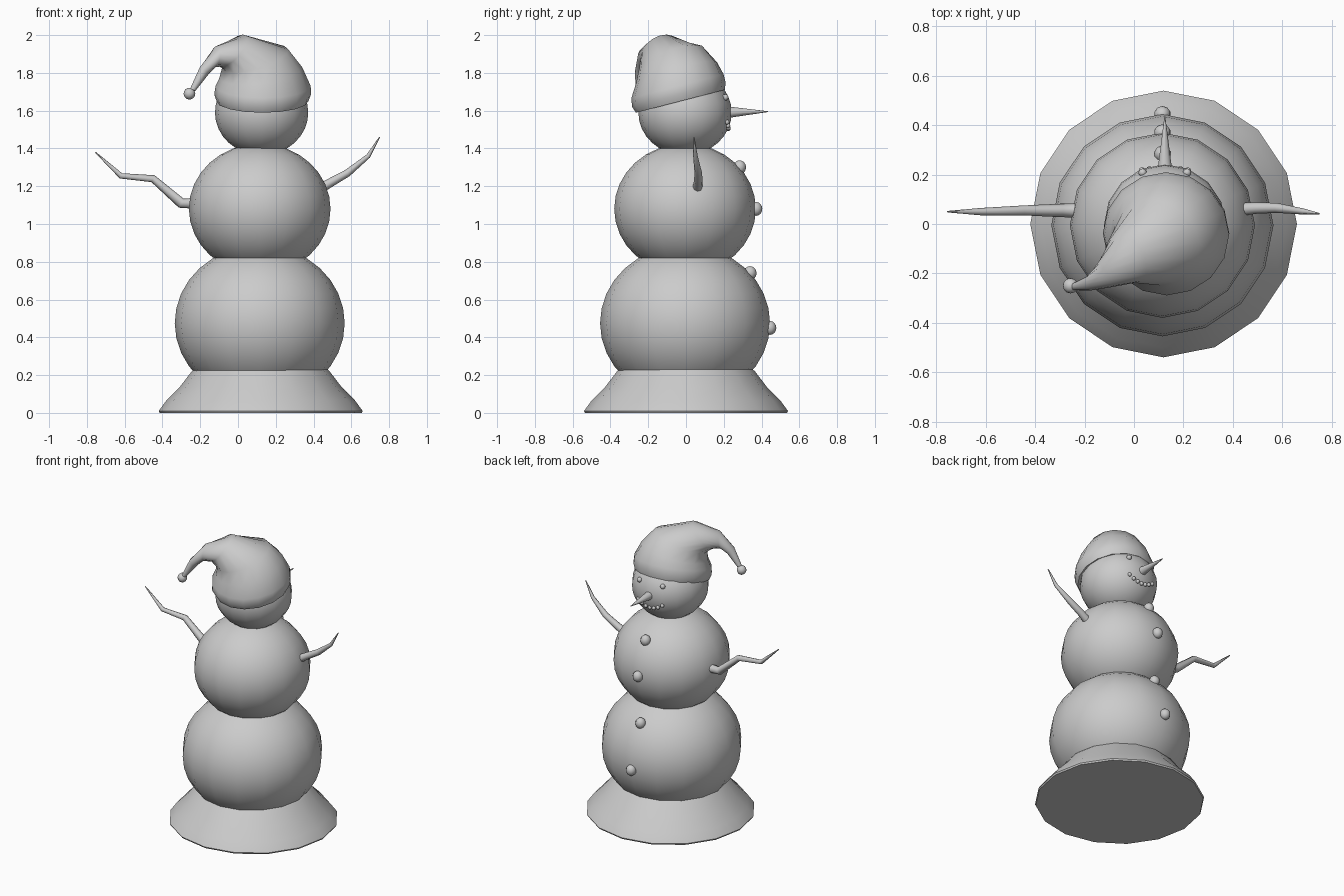
import bpy, bmesh, math
from mathutils import Vector, Matrix

if "Cube" in bpy.data.objects:
    bpy.data.objects.remove(bpy.data.objects["Cube"], do_unlink=True)

grey = bpy.data.materials.new("snow_grey")
grey.use_nodes = True
grey.diffuse_color = (0.6, 0.6, 0.6, 1)
grey.node_tree.nodes["Principled BSDF"].inputs["Base Color"].default_value = (0.6, 0.6, 0.6, 1)

CX = 0.115  # x of the body axis


def finish(name, bm, angle=60):
    bmesh.ops.recalc_face_normals(bm, faces=bm.faces[:])
    mesh = bpy.data.meshes.new(name)
    bm.to_mesh(mesh)
    bm.free()
    obj = bpy.data.objects.new(name, mesh)
    bpy.context.collection.objects.link(obj)
    mesh.materials.append(grey)
    bpy.ops.object.select_all(action="DESELECT")
    obj.select_set(True)
    bpy.context.view_layer.objects.active = obj
    bpy.ops.object.shade_smooth_by_angle(angle=math.radians(angle))
    return obj


def ball(name, centre, radius, height=None, segs=16, rings=12):
    bm = bmesh.new()
    bmesh.ops.create_uvsphere(bm, u_segments=segs, v_segments=rings, radius=1)
    bm.transform(Matrix.Translation(centre) @ Matrix.Diagonal((radius, radius, height or radius, 1)))
    return finish(name, bm)


def loft(name, rings, sides=16, angle=60):
    """Skin circles given as (centre, radius, normal)."""
    bm = bmesh.new()
    loops = []
    for centre, radius, normal in rings:
        n = Vector(normal).normalized()
        y = Vector((0, 1, 0))
        u = (y - n * y.dot(n)).normalized()
        v = n.cross(u)
        loops.append([bm.verts.new(Vector(centre) + radius * (u * math.cos(a) + v * math.sin(a)))
                      for a in (math.tau * i / sides for i in range(sides))])
    for a, b in zip(loops, loops[1:]):
        for i in range(sides):
            j = (i + 1) % sides
            bm.faces.new((a[i], a[j], b[j], b[i]))
    bm.faces.new(loops[0])
    bm.faces.new(loops[-1])
    return finish(name, bm, angle)


def branch(name, points, radii):
    pts = [Vector(p) for p in points]
    rings = []
    for i, p in enumerate(pts):
        tangent = pts[min(i + 1, len(pts) - 1)] - pts[max(i - 1, 0)]
        rings.append((p, radii[i], tangent))
    return loft(name, rings, 8)


# Snow mound and stacked snowballs
up = (0, 0, 1)
loft("snow_mound", [((0.12, 0, z), r, up) for r, z in
                    ((0.535, 0), (0.54, 0.01), (0.50, 0.065), (0.43, 0.135), (0.365, 0.22), (0.32, 0.26))])
BALLS = {"lower_body": (0.475, 0.45, 0.412), "upper_body": (1.08, 0.375, 0.345), "head": (1.59, 0.247, 0.226)}
for name, (z, r, h) in BALLS.items():
    ball(name, (CX if name != "head" else 0.125, -0.005, z), r, h, 16, 16)


def front_y(part, dx, z):
    """Depth of a snowball's front surface."""
    cz, r, h = BALLS[part]
    return math.sqrt(max(0, r * r * (1 - ((z - cz) / h) ** 2) - dx * dx)) - 0.005


# Buttons down the front
for i, (part, z) in enumerate((("upper_body", 1.30), ("upper_body", 1.08),
                               ("lower_body", 0.74), ("lower_body", 0.45))):
    ball(f"button_{i + 1}", (CX, front_y(part, 0, z), z), 0.034, 0.037, 10, 8)

# Face
for side, s in (("left", 1), ("right", -1)):
    ball(f"{side}_eye", (0.125 + s * 0.09, front_y("head", 0.09, 1.67), 1.67), 0.017, None, 10, 8)
for i in range(-3, 4):
    dx = i * 0.031
    z = 1.505 + 4 * dx * dx
    ball(f"mouth_bead_{i + 4}", (0.125 + dx, front_y("head", dx, z), z), 0.013, None, 8, 6)
loft("nose", [((0.125, 0.18, 1.592), 0.033, (0, 1, 0.001)),
              ((0.125, 0.24, 1.592), 0.028, (0, 1, 0.001)),
              ((0.125, 0.435, 1.595), 0.002, (0, 1, 0.001))], 10)

# Twig arms
branch("right_arm", [(-0.22, 0.055, 1.11), (-0.30, 0.055, 1.11), (-0.45, 0.055, 1.24),
                     (-0.62, 0.05, 1.255), (-0.755, 0.05, 1.38)], (0.03, 0.027, 0.02, 0.015, 0.003))
branch("left_arm", [(0.44, 0.06, 1.19), (0.50, 0.065, 1.225), (0.58, 0.065, 1.27),
                    (0.69, 0.05, 1.36), (0.75, 0.042, 1.46)], (0.026, 0.023, 0.02, 0.012, 0.003))

# Floppy hat with drooping tail and pompom
tilt = (0, -0.25, 0.97)
loft("hat", [((0.13, -0.03, 1.66), 0.215, tilt),
             ((0.13, -0.03, 1.65), 0.243, tilt),
             ((0.13, -0.038, 1.685), 0.256, tilt),
             ((0.133, -0.045, 1.73), 0.252, tilt),
             ((0.12, -0.05, 1.80), 0.222, (-0.13, -0.25, 0.95)),
             ((0.09, -0.075, 1.875), 0.182, (-0.26, -0.3, 0.9)),
             ((-0.03, -0.14, 1.918), 0.108, (-0.65, -0.4, 0.6)),
             ((-0.12, -0.205, 1.885), 0.057, (-0.85, -0.4, 0.1)),
             ((-0.18, -0.24, 1.81), 0.03, (-0.65, -0.2, -0.7)),
             ((-0.24, -0.253, 1.71), 0.015, (-0.4, -0.1, -0.9))], 16, 75)
ball("pompom", (-0.257, -0.25, 1.69), 0.031, None, 12, 8)
